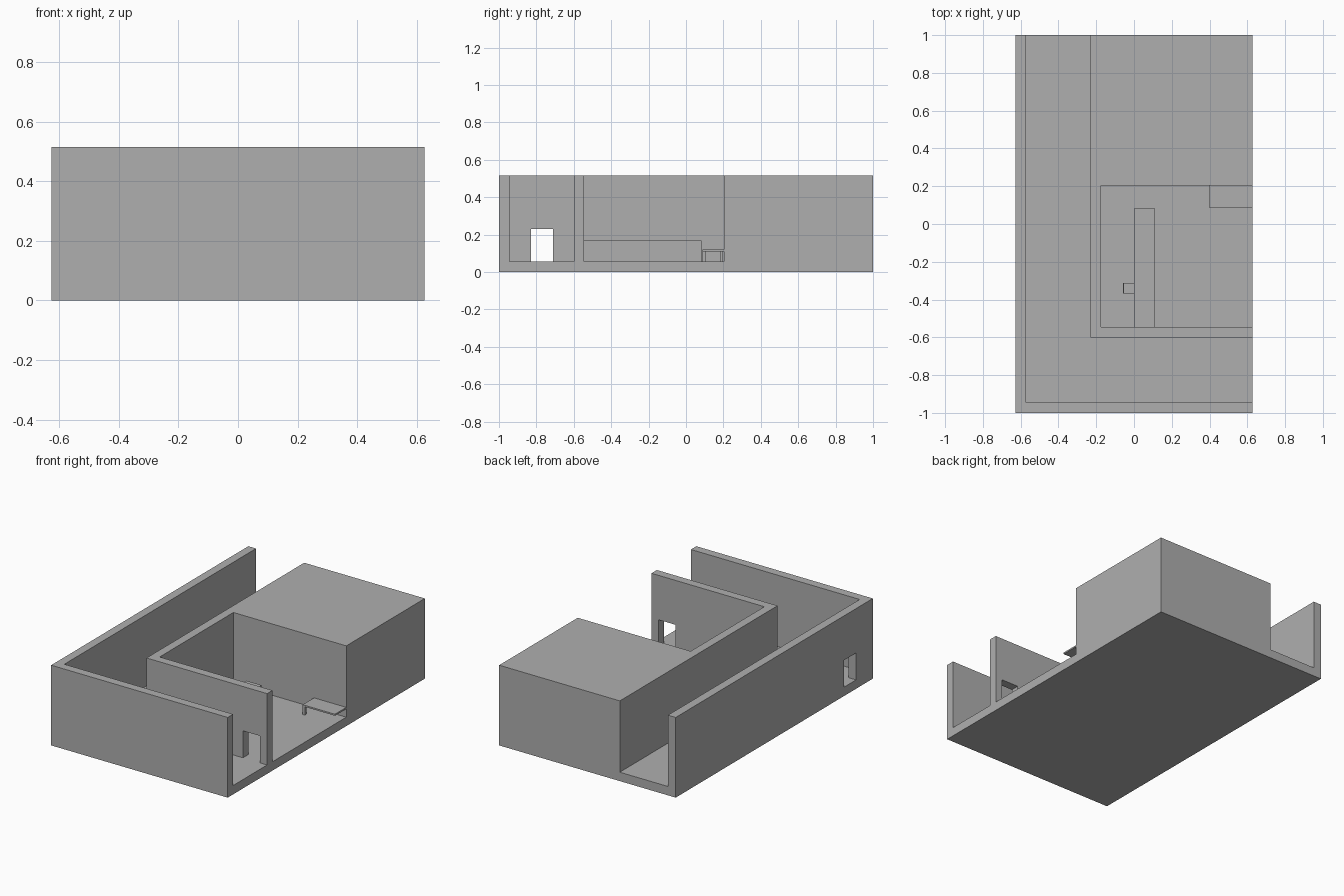
import bpy
import bmesh
from mathutils import Vector

if "Cube" in bpy.data.objects:
    bpy.data.objects.remove(bpy.data.objects["Cube"], do_unlink=True)

GREY = (0.43, 0.43, 0.43, 1)
plaster = bpy.data.materials.new("plain grey")
plaster.use_nodes = True
plaster.diffuse_color = GREY
plaster.node_tree.nodes["Principled BSDF"].inputs["Base Color"].default_value = GREY

# Main dimensions
HX, HY = 0.627, 1.0
FLOOR, TOP = 0.057, 0.515
WALL = 0.055
DOOR_TOP = 0.23
ROOM_X, ROOM_Y, BLOCK_Y = -0.23, -0.6, 0.203


def prism(name, outline, push):
    """Extrude a planar outline along a vector."""
    bm = bmesh.new()
    face = bm.faces.new([bm.verts.new(p) for p in outline])
    ext = bmesh.ops.extrude_face_region(bm, geom=[face], use_keep_orig=True)
    moved = [g for g in ext["geom"] if isinstance(g, bmesh.types.BMVert)]
    bmesh.ops.translate(bm, verts=moved, vec=Vector(push))
    bmesh.ops.recalc_face_normals(bm, faces=bm.faces)
    mesh = bpy.data.meshes.new(name)
    bm.to_mesh(mesh)
    bm.free()
    mesh.materials.append(plaster)
    obj = bpy.data.objects.new(name, mesh)
    bpy.context.collection.objects.link(obj)
    return obj


def box(name, x, y, z):
    base = [(x[0], y[0], z[0]), (x[1], y[0], z[0]), (x[1], y[1], z[0]), (x[0], y[1], z[0])]
    return prism(name, base, (0, 0, z[1] - z[0]))


def door_wall(start, end, door):
    """Wall elevation with a doorway notched up from the floor."""
    a, b = door
    return [(start, FLOOR), (a, FLOOR), (a, DOOR_TOP), (b, DOOR_TOP),
            (b, FLOOR), (end, FLOOR), (end, TOP), (start, TOP)]


# Ground slab and outer walls
box("floor_slab", (-HX, HX), (-HY, HY), (0, FLOOR))
box("outer_front_wall", (-HX, HX), (-HY, -HY + WALL), (FLOOR, TOP))
prism("outer_side_wall",
      [(-HX, y, z) for y, z in door_wall(-HY + WALL, HY, (-0.83, -0.71))], (WALL, 0, 0))

# Inner room and solid rear block
prism("room_front_wall",
      [(x, ROOM_Y, z) for x, z in door_wall(ROOM_X, HX, (0.455, 0.577))], (0, WALL, 0))
box("room_side_wall", (ROOM_X, ROOM_X + WALL), (ROOM_Y + WALL, BLOCK_Y), (FLOOR, TOP))
box("rear_block", (ROOM_X, HX), (BLOCK_Y, HY), (FLOOR, TOP))

# Counter
box("counter", (0, 0.11), (ROOM_Y + WALL, 0.083), (FLOOR, 0.17))

# Bench with legs at its inner end
box("bench_top", (0.398, HX), (0.088, BLOCK_Y), (0.11, 0.12))
for i, y in enumerate((0.088, 0.183)):
    box(f"bench_leg_{i + 1}", (0.398, 0.413), (y, y + 0.015), (FLOOR, 0.11))

# Chair at the counter
box("chair_seat", (-0.058, 0), (-0.367, -0.312), (0.105, 0.113))
box("chair_back", (-0.058, -0.052), (-0.367, -0.312), (0.113, 0.165))
for i, x in enumerate((-0.058, -0.008)):
    for j, y in enumerate((-0.367, -0.32)):
        box(f"chair_leg_{i}{j}", (x, x + 0.008), (y, y + 0.008), (FLOOR, 0.105))
